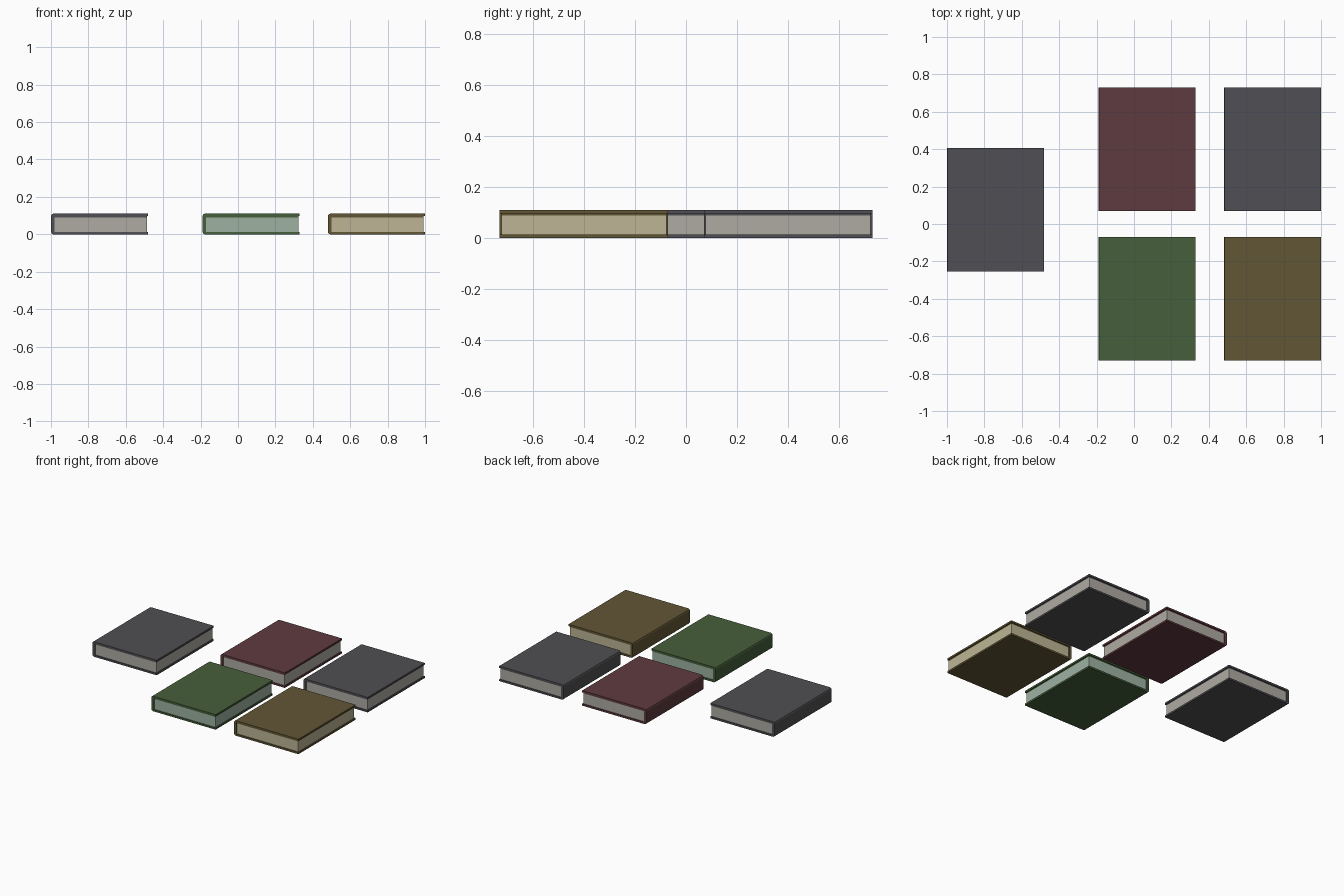
import bpy, bmesh

if "Cube" in bpy.data.objects:
    bpy.data.objects.remove(bpy.data.objects["Cube"])

W, D, H = 0.52, 0.66, 0.11   # book size
T = 0.013                    # cover board thickness
SP = 0.02                    # spine thickness
INSET = 0.007                # pages set back from cover edges


def material(name, rgb):
    lin = [((c / 255 + 0.055) / 1.055) ** 2.4 for c in rgb]
    m = bpy.data.materials.new(name)
    m.diffuse_color = (*lin, 1)
    m.use_nodes = True
    m.node_tree.nodes["Principled BSDF"].inputs["Base Color"].default_value = m.diffuse_color
    return m


def extrude_profile(name, profile, y0, y1, loc, mat):
    """Extrude a closed x-z profile along y."""
    bm = bmesh.new()
    face = bm.faces.new([bm.verts.new((x, y0, z)) for x, z in profile])
    ext = bmesh.ops.extrude_face_region(bm, geom=[face])
    verts = [v for v in ext["geom"] if isinstance(v, bmesh.types.BMVert)]
    bmesh.ops.translate(bm, verts=verts, vec=(0, y1 - y0, 0))
    bmesh.ops.recalc_face_normals(bm, faces=bm.faces)
    me = bpy.data.meshes.new(name)
    bm.to_mesh(me)
    bm.free()
    me.materials.append(mat)
    ob = bpy.data.objects.new(name, me)
    ob.location = loc
    bpy.context.collection.objects.link(ob)
    return ob


def rect(x0, x1, z0, z1):
    return [(x0, z0), (x1, z0), (x1, z1), (x0, z1)]


def book(name, x, y, cover, pages):
    loc = (x, y, 0)
    # C-shaped cover with a rounded spine
    half = [(W, 0), (0.012, 0), (0.004, 0.004), (0, 0.012)]
    outer = half + [(px, H - pz) for px, pz in reversed(half)]
    inner = [(W, H - T), (SP, H - T), (SP, T), (W, T)]
    extrude_profile(name + "_cover", outer + inner, 0, D, loc, cover)
    # page block, with a cover-coloured lining above it
    split = 0.089
    extrude_profile(name + "_pages", rect(SP - 0.003, W - INSET, T - 0.003, split),
                    INSET, D - INSET, loc, pages)
    extrude_profile(name + "_lining", rect(SP - 0.003, W - INSET, split, H - T + 0.003),
                    INSET, D - INSET, loc, cover)


grey = material("charcoal cover", (80, 79, 83))
red = material("maroon cover", (95, 59, 63))
green = material("green cover", (70, 95, 59))
olive = material("olive cover", (97, 86, 53))
paper = material("grey paper", (175, 171, 163))
mint = material("mint paper", (158, 178, 162))
cream = material("cream paper", (189, 181, 149))

book("left_grey_book", -1.0, -0.255, grey, paper)
book("red_book", -0.19, 0.07, red, paper)
book("right_grey_book", 0.48, 0.07, grey, paper)
book("green_book", -0.19, -0.73, green, mint)
book("olive_book", 0.48, -0.73, olive, cream)
